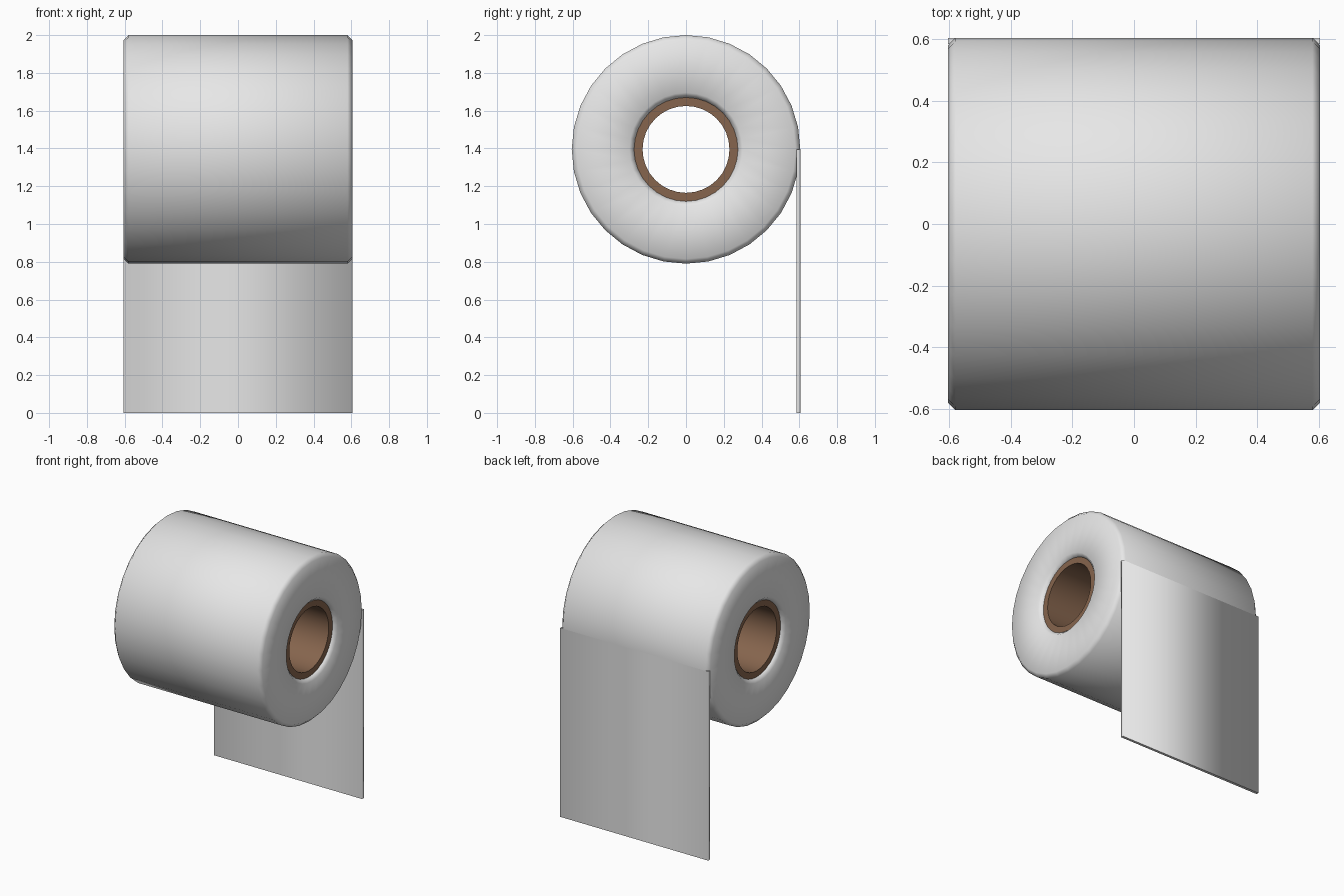
import bpy, bmesh, math

cube = bpy.data.objects.get("Cube")
if cube:
    bpy.data.objects.remove(cube)

SIDES = 32
R = 0.605          # roll radius and half width
AXIS_Z = 1.395


def material(name, rgb):
    m = bpy.data.materials.new(name)
    m.use_nodes = True
    color = (*rgb, 1)
    m.diffuse_color = color
    m.node_tree.nodes["Principled BSDF"].inputs["Base Color"].default_value = color
    return m


def add_object(name, bm, mat):
    bmesh.ops.recalc_face_normals(bm, faces=bm.faces[:])
    for f in bm.faces:
        f.smooth = True
    mesh = bpy.data.meshes.new(name)
    bm.to_mesh(mesh)
    bm.free()
    mesh.materials.append(mat)
    obj = bpy.data.objects.new(name, mesh)
    bpy.context.collection.objects.link(obj)
    return obj


def lathe(name, profile, mat):
    """Revolve a closed (x, radius) profile about the roll axis."""
    bm = bmesh.new()
    rings = []
    for i in range(SIDES):
        a = 2 * math.pi * i / SIDES
        rings.append([bm.verts.new((x, r * math.sin(a), AXIS_Z + r * math.cos(a)))
                      for x, r in profile])
    n = len(profile)
    for i in range(SIDES):
        p, q = rings[i], rings[(i + 1) % SIDES]
        for j in range(n):
            k = (j + 1) % n
            bm.faces.new((p[j], p[k], q[k], q[j]))
    return add_object(name, bm, mat)


def mirrored(half):
    return half + [(-x, r) for x, r in reversed(half)]


paper = material("white paper", (0.8, 0.8, 0.8))
card = material("brown cardboard", (0.24, 0.13, 0.075))

# Paper roll with softened rims
c = 0.025
hole = 0.275
lathe("paper_roll", mirrored([(R - c, hole), (R, hole + c),
                              (R, R - c), (R - c, R)]), paper)

# Cardboard tube, slightly recessed
tube = lathe("cardboard_tube", mirrored([(R - c, 0.23), (R - c, 0.28)]), card)
tube.data.set_sharp_from_angle(angle=math.radians(40))

# Hanging sheet at the back, soft sides and crisp ends
bm = bmesh.new()
bmesh.ops.create_cube(bm, size=1)
for v in bm.verts:
    v.co.x *= 2 * R
    v.co.y = R if v.co.y > 0 else R - 0.02
    v.co.z = AXIS_Z if v.co.z > 0 else 0
for e in bm.edges:
    if abs(e.verts[0].co.z - e.verts[1].co.z) < 0.01:
        e.smooth = False
add_object("hanging_sheet", bm, paper)
